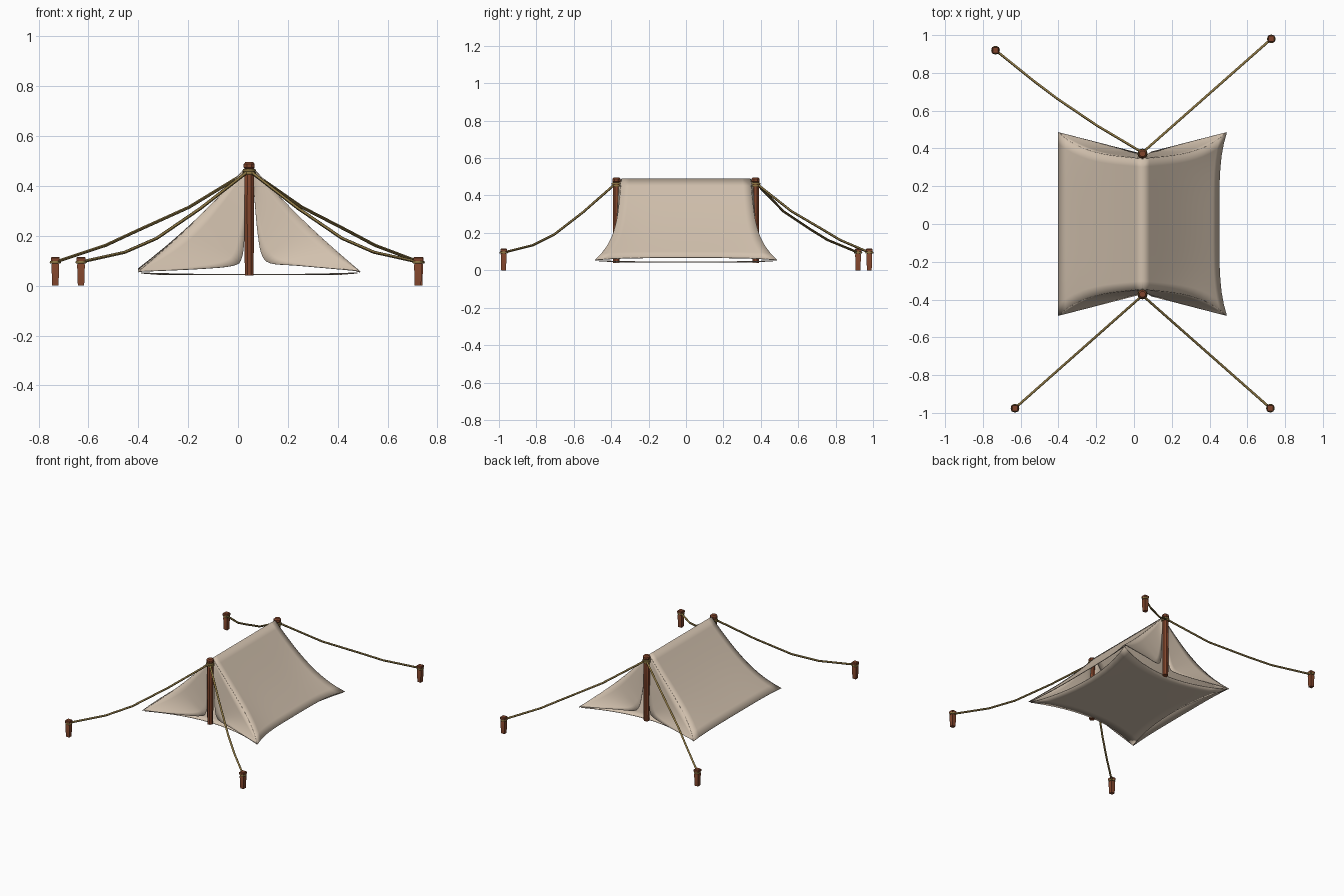
import bpy, bmesh, math
from mathutils import Vector

if "Cube" in bpy.data.objects:
    bpy.data.objects.remove(bpy.data.objects["Cube"])

CX = 0.045  # ridge line position


def material(name, rgb):
    m = bpy.data.materials.new(name)
    m.diffuse_color = (*rgb, 1)
    m.use_nodes = True
    m.node_tree.nodes["Principled BSDF"].inputs["Base Color"].default_value = m.diffuse_color
    return m


CANVAS = material("beige canvas", (0.64, 0.53, 0.42))
WOOD = material("brown wood", (0.22, 0.06, 0.025))
ROPE = material("olive rope", (0.26, 0.18, 0.055))


def finish(ob, mat, angle=35):
    ob.data.materials.clear()
    ob.data.materials.append(mat)
    bpy.ops.object.select_all(action='DESELECT')
    ob.select_set(True)
    bpy.context.view_layer.objects.active = ob
    bpy.ops.object.shade_smooth_by_angle(angle=math.radians(angle))
    return ob


def sheet(name, fn, nu, nv, thick=0.005):
    """Cloth sheet from a function of (u, v), each 0..1."""
    bm = bmesh.new()
    g = [[bm.verts.new(fn(i / nu, j / nv)) for j in range(nv + 1)] for i in range(nu + 1)]
    for i in range(nu):
        for j in range(nv):
            bm.faces.new((g[i][j], g[i + 1][j], g[i + 1][j + 1], g[i][j + 1]))
    bmesh.ops.remove_doubles(bm, verts=bm.verts, dist=1e-5)
    bmesh.ops.recalc_face_normals(bm, faces=bm.faces)
    me = bpy.data.meshes.new(name)
    bm.to_mesh(me)
    bm.free()
    ob = bpy.data.objects.new(name, me)
    bpy.context.collection.objects.link(ob)
    mod = ob.modifiers.new("cloth thickness", 'SOLIDIFY')
    mod.thickness = thick
    mod.offset = 0
    return finish(ob, CANVAS)


def roof_point(side, u, v):
    """u runs down the slope, v runs from front (-1) to back (1)."""
    mid = 1 - v ** 4
    sag = 0.013 * math.sin(math.pi * u)
    inset = 0.04 if side > 0 else 0.0
    x = 0.445 * u - sag * 0.7 - inset * mid * u ** 2
    y = v * (0.345 + 0.04 * u + 0.1 * u ** 4)
    z = 0.488 - 0.433 * u - sag * 0.7 + 0.012 * mid * u ** 3
    return Vector((CX + side * x, y, z))


def path_point(pts, t):
    """Catmull-Rom point on a short list of points."""
    f = min(t, 0.99999) * (len(pts) - 1)
    i = int(f)
    f -= i
    p = [Vector(pts[max(0, min(len(pts) - 1, i + k))]) for k in (-1, 0, 1, 2)]
    return 0.5 * (2 * p[1] + (p[2] - p[0]) * f + (2 * p[0] - 5 * p[1] + 4 * p[2] - p[3]) * f ** 2
                  + (3 * p[1] - p[0] - 3 * p[2] + p[3]) * f ** 3)


# Roof slopes
for side, label in ((-1, "left"), (1, "right")):
    sheet("roof_" + label, lambda u, v, s=side: roof_point(s, u, 2 * v - 1), 12, 16)

# Door flaps: inner edge as (distance from pole, height)
FLAP = {
    1: [(.012, .47), (.025, .3), (.035, .2), (.05, .125), (.085, .09), (.2, .08), (.43, .06)],
    -1: [(.008, .47), (.012, .3), (.018, .2), (.03, .11), (.065, .08), (.2, .067), (.43, .057)],
}


def flap_point(side, end, u, v):
    outer = roof_point(side, u, end)
    d = path_point(FLAP[side], u)
    y = 0.355 + 0.015 * min(1, u * 2) + 0.115 * d.x / 0.445
    inner = Vector((CX + side * d.x, end * y, d.y))
    return outer.lerp(inner, v)


for end, e_name in ((-1, "front"), (1, "back")):
    for side, s_name in ((-1, "left"), (1, "right")):
        sheet(f"{e_name}_flap_{s_name}",
              lambda u, v, s=side, e=end: flap_point(s, e, u, v), 24, 6, 0.003)


# Ground sheet with drawn-in edges
def floor_point(u, v):
    a, b = 2 * u - 1, 2 * v - 1
    return Vector((CX + a * (0.435 - 0.085 * (1 - b * b)),
                   b * (0.475 - 0.11 * (1 - a * a)),
                   0.044 + 0.007 * a * a * b * b))


sheet("ground_sheet", floor_point, 12, 12, 0.004)


def lathe(name, loc, profile, sides, turn, mat):
    """Faceted turned part from (radius, height) pairs."""
    bm = bmesh.new()
    rings = []
    for r, z in profile:
        rings.append([bm.verts.new((r * math.cos(turn + 2 * math.pi * k / sides),
                                    r * math.sin(turn + 2 * math.pi * k / sides), z))
                      for k in range(sides)])
    for a, b in zip(rings, rings[1:]):
        for k in range(sides):
            n = (k + 1) % sides
            bm.faces.new((a[k], a[n], b[n], b[k]))
    bm.faces.new(rings[0][::-1])
    bm.faces.new(rings[-1])
    me = bpy.data.meshes.new(name)
    bm.to_mesh(me)
    bm.free()
    ob = bpy.data.objects.new(name, me)
    ob.location = loc
    bpy.context.collection.objects.link(ob)
    return finish(ob, mat, 30)


def loop_wrap(name, loc, radius, thick):
    bpy.ops.mesh.primitive_torus_add(major_segments=12, minor_segments=6, location=loc,
                                     major_radius=radius, minor_radius=thick)
    ob = bpy.context.object
    ob.name = name
    finish(ob, ROPE, 60)


# Poles with knob tops and rope wraps
for end, label in ((-1, "front"), (1, "back")):
    lathe(label + "_pole", (CX, end * 0.372, 0),
          [(.019, .04), (.021, .3), (.02, .462), (.017, .468), (.024, .474), (.024, .488), (.016, .497)],
          8, math.pi / 8, WOOD)
    for k, z in enumerate((.452, .463)):
        loop_wrap(f"{label}_pole_wrap_{k}", (CX, end * 0.372, z), .021, .006)

# Stakes and guy ropes: stake x, y, then (fraction, height) along the rope from the stake
DEEP = [(0, .095), (.26, .134), (.45, .19), (.71, .31), (1, .462)]
TAUT = [(0, .095), (.26, .162), (.42, .22), (.69, .315), (1, .462)]
GUYS = {
    "front_left": (-.63, -.975, DEEP, 0),
    "front_right": (.722, -.975, DEEP, 0),
    "back_left": (-.733, .92, TAUT, .03),
    "back_right": (.727, .98, TAUT, 0),
}
for label, (x, y, drop, bow) in GUYS.items():
    lathe(label + "_stake", (x, y, 0),
          [(.018, 0), (.022, .084), (.018, .09), (.018, .098), (.025, .1), (.025, .112), (.02, .116)],
          4, math.pi / 4, WOOD)
    loop_wrap(label + "_stake_wrap", (x, y, .094), .017, .006)
    cu = bpy.data.curves.new(label + "_rope", 'CURVE')
    cu.dimensions = '3D'
    cu.bevel_depth = .0065
    cu.bevel_resolution = 1
    cu.use_fill_caps = True
    sp = cu.splines.new('POLY')
    sp.points.add(len(drop) - 1)
    pole_y = math.copysign(.378, y)
    for p, (t, z) in zip(sp.points, drop):
        p.co = (x + (CX - x) * t, y + (pole_y - y) * t - bow * math.sin(math.pi * t), z, 1)
    ob = bpy.data.objects.new(label + "_rope", cu)
    bpy.context.collection.objects.link(ob)
    bpy.ops.object.select_all(action='DESELECT')
    ob.select_set(True)
    bpy.context.view_layer.objects.active = ob
    bpy.ops.object.convert(target='MESH')
    finish(bpy.context.object, ROPE, 60)
